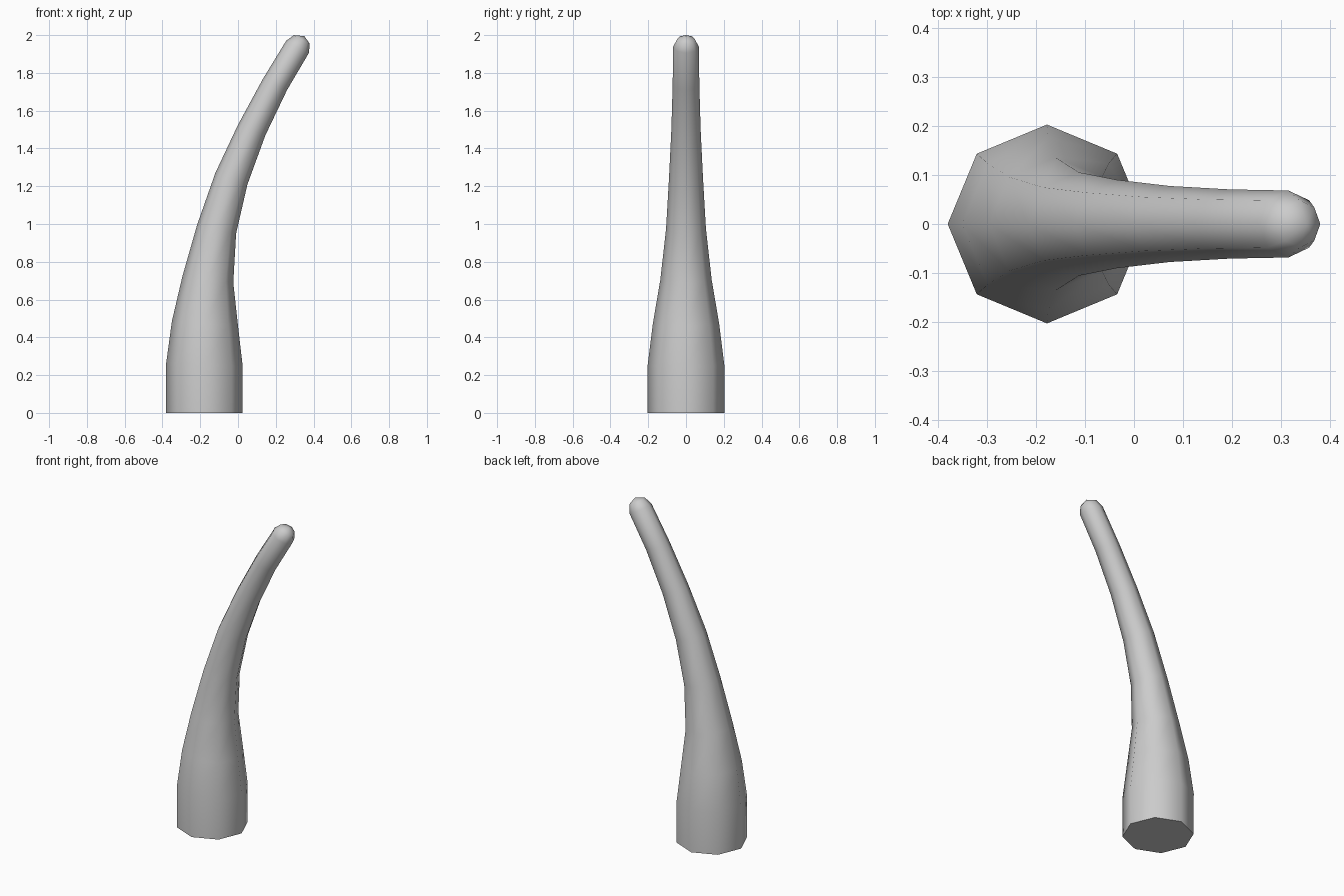
import bpy, bmesh
from math import sin, cos, pi, radians
from mathutils import Vector

cube = bpy.data.objects.get("Cube")
if cube:
    bpy.data.objects.remove(cube)

SIDES = 8

# Each ring: outer profile point (x, z), inner profile point (x, z)
rings = [
    ((-0.38, 0.0), (0.025, 0.0)),
    ((-0.38, 0.265), (0.025, 0.245)),
    ((-0.35, 0.485), (0.0, 0.46)),
    ((-0.295, 0.72), (-0.025, 0.69)),
    ((-0.215, 1.0), (-0.01, 0.95)),
    ((-0.12, 1.27), (0.05, 1.21)),
    ((0.0, 1.525), (0.145, 1.47)),
    ((0.13, 1.765), (0.26, 1.71)),
    ((0.255, 1.97), (0.375, 1.905)),
    ((0.296, 2.0), (0.38, 1.954)),
]
tip = Vector((0.352, 0, 1.994))

bm = bmesh.new()
loops = []
for outer, inner in rings:
    a = Vector((outer[0], 0, outer[1]))
    b = Vector((inner[0], 0, inner[1]))
    mid, arm = (a + b) / 2, (b - a) / 2
    side = Vector((0, arm.length, 0))
    angles = [2 * pi * i / SIDES for i in range(SIDES)]
    loops.append([bm.verts.new(mid + arm * cos(t) + side * sin(t)) for t in angles])

# Curved tapering wall
for low, high in zip(loops, loops[1:]):
    for i in range(SIDES):
        j = (i + 1) % SIDES
        bm.faces.new((low[i], low[j], high[j], high[i]))

# Flat base and rounded tip
bm.faces.new(list(reversed(loops[0])))
apex = bm.verts.new(tip)
for i in range(SIDES):
    bm.faces.new((loops[-1][i], loops[-1][(i + 1) % SIDES], apex))
bmesh.ops.recalc_face_normals(bm, faces=bm.faces[:])

mesh = bpy.data.meshes.new("curved_horn")
bm.to_mesh(mesh)
bm.free()
horn = bpy.data.objects.new("curved_horn", mesh)
bpy.context.collection.objects.link(horn)

# Plain grey material
grey = bpy.data.materials.new("light_grey")
grey.use_nodes = True
color = (0.6, 0.6, 0.6, 1)
grey.diffuse_color = color
grey.node_tree.nodes["Principled BSDF"].inputs["Base Color"].default_value = color
mesh.materials.append(grey)

# Smooth sides with a crisp base edge
bpy.ops.object.select_all(action='DESELECT')
horn.select_set(True)
bpy.context.view_layer.objects.active = horn
bpy.ops.object.shade_smooth_by_angle(angle=radians(65))
